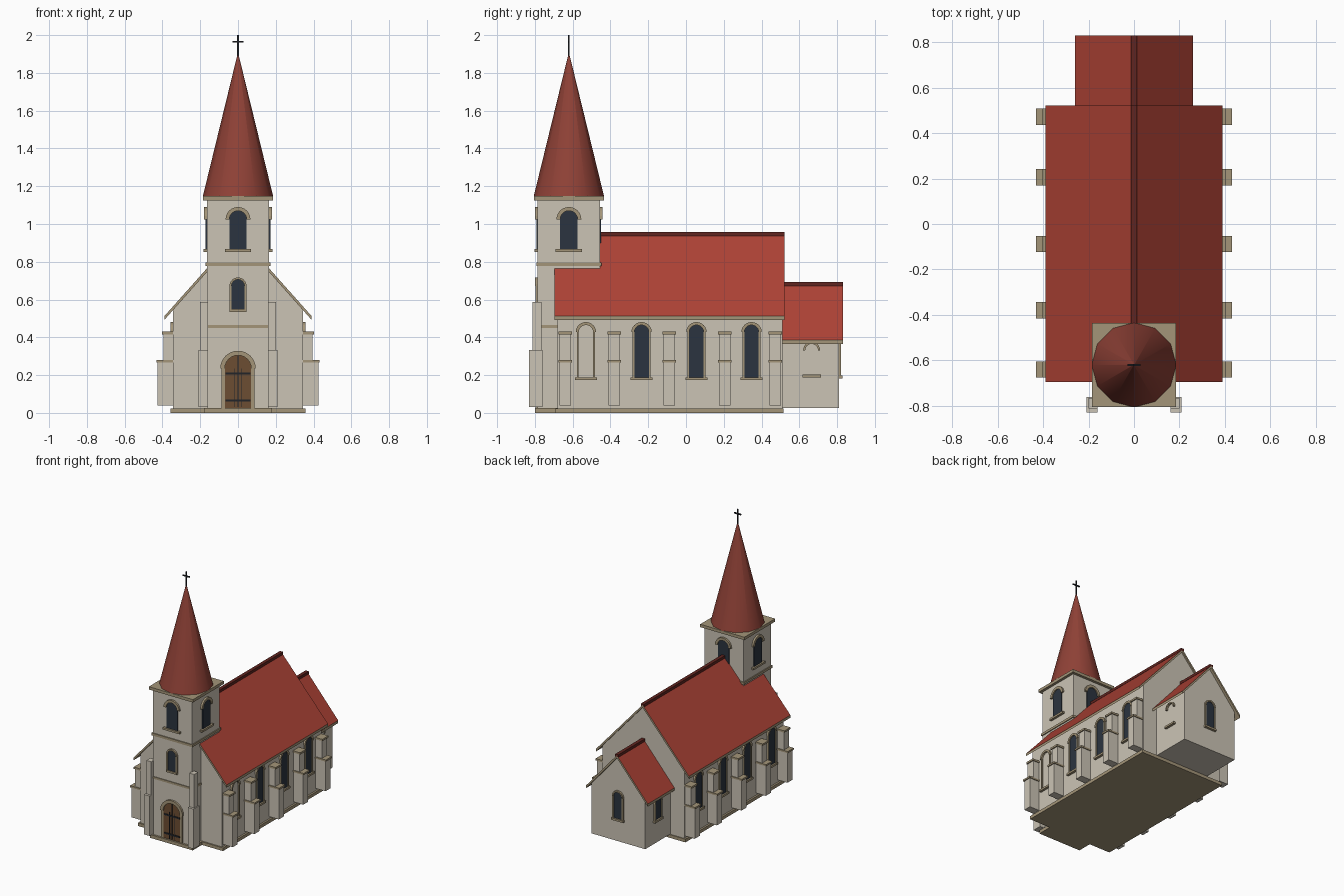
import bpy, bmesh
from math import pi, sin, cos, radians
from mathutils import Matrix

cube = bpy.data.objects.get("Cube")
if cube:
    bpy.data.objects.remove(cube, do_unlink=True)


def material(name, r, g, b):
    m = bpy.data.materials.new(name)
    m.use_nodes = True
    m.diffuse_color = (r, g, b, 1)
    m.node_tree.nodes["Principled BSDF"].inputs["Base Color"].default_value = (r, g, b, 1)
    return m


PLASTER = material("cream plaster", .60, .55, .46)
STONE = material("tan stone", .37, .30, .19)
TILE = material("red roof tile", .42, .055, .036)
SPIRE = material("dark red spire", .28, .054, .038)
RIDGE = material("deep red ridge", .12, .018, .014)
GLASS = material("dark glass", .024, .034, .05)
WOOD = material("brown door wood", .15, .075, .032)
IRON = material("black iron", .015, .017, .022)


def finish(name, bm, *mats):
    bmesh.ops.recalc_face_normals(bm, faces=bm.faces)
    me = bpy.data.meshes.new(name)
    bm.to_mesh(me)
    bm.free()
    ob = bpy.data.objects.new(name, me)
    for m in mats:
        me.materials.append(m)
    bpy.context.collection.objects.link(ob)
    return ob


def box(name, mat, x, y, z):
    """Box from (low, high) ranges on each axis."""
    bm = bmesh.new()
    bmesh.ops.create_cube(bm, size=1)
    for v in bm.verts:
        for i, (a, b) in enumerate((x, y, z)):
            v.co[i] = a if v.co[i] < 0 else b
    return finish(name, bm, mat)


def prism(name, mat, pts, depth, loc=(0, 0, 0), turn=0):
    """Extrude an (x, z) outline towards local -y, then turn and place it."""
    bm = bmesh.new()
    face = bm.faces.new([bm.verts.new((x, 0, z)) for x, z in pts])
    ext = bmesh.ops.extrude_face_region(bm, geom=[face])
    for v in ext["geom"]:
        if isinstance(v, bmesh.types.BMVert):
            v.co.y -= depth
    ob = finish(name, bm, mat)
    ob.matrix_world = Matrix.Translation(loc) @ Matrix.Rotation(radians(turn), 4, 'Z')
    return ob


def arc(r, z, n=12):
    return [(r * cos(pi * i / n), z + r * sin(pi * i / n)) for i in range(n + 1)]


def opening(name, loc, turn, half, bottom, top, trim, fill=GLASS, jambs=True, sill=True, inset=0):
    """Round-headed opening: panel, stone arch, jambs and sill."""
    spring = top - half
    if fill:
        prism(name + "_panel", fill, [(-half, bottom), (half, bottom)] + arc(half, spring), .006, loc, turn)
    prism(name + "_arch", STONE, arc(half + trim, spring) + arc(half, spring)[::-1], .014, loc, turn)
    if jambs:
        for s in (-1, 1):
            a, b = s * half, s * (half + trim - inset)
            prism(name + "_jamb", STONE, [(a, bottom), (b, bottom), (b, spring), (a, spring)], .011, loc, turn)
    if sill:
        w = half + trim + .004
        prism(name + "_sill", STONE, [(-w, bottom - .012), (w, bottom - .012), (w, bottom + .003), (-w, bottom + .003)],
              .018, loc, turn)


def gabled_block(name, half, base, peak, slope, y0, y1):
    eave = peak - slope * half
    prism(name, PLASTER, [(-half, base), (half, base), (half, eave), (0, peak), (-half, eave)], y1 - y0, (0, y1, 0))


def gable_roof(name, half, peak, eave, y0, y1, thick=.02):
    pts = [(-half, eave), (0, peak), (half, eave), (half, eave - thick), (0, peak - thick), (-half, eave - thick)]
    ob = prism(name, TILE, pts, y1 - y0, (0, y1, 0))
    ob.data.materials.append(STONE)
    for p in ob.data.polygons:
        p.material_index = 0 if p.normal.z > .3 else 1


# Nave
gabled_block("nave_walls", .343, .02, .932, 1.123, -.68, .51)
gable_roof("nave_roof", .39, .95, .512, -.695, .522)
box("nave_ridge", RIDGE, (-.013, .013), (-.46, .522), (.937, .957))
box("nave_plinth", STONE, (-.357, .357), (-.69, .517), (0, .024))

# Chancel
gabled_block("chancel_walls", .225, .025, .667, 1.16, .5, .81)
gable_roof("chancel_roof", .26, .685, .385, .5, .83)
box("chancel_ridge", RIDGE, (-.013, .013), (.5, .83), (.672, .692))
opening("chancel_back_window", (0, .81, 0), 180, .035, .195, .40, .011)
opening("chancel_left_window", (.225, .665, 0), 90, .034, .2, .365, .011, fill=None, jambs=False)
opening("chancel_right_window", (-.225, .665, 0), -90, .034, .2, .365, .011)

# Side buttresses and nave windows
for side, s in (("left", 1), ("right", -1)):
    def span(a, b):
        return tuple(sorted((s * a, s * b)))
    for y in (-.64, -.38, -.088, .205, .472):
        wide, slim = (y - .036, y + .036), (y - .03, y + .03)
        box(side + "_buttress_lower", PLASTER, span(.34, .425), slim, (.04, .27))
        box(side + "_buttress_lower_cap", STONE, span(.34, .432), wide, (.268, .281))
        box(side + "_buttress_upper", PLASTER, span(.34, .395), slim, (.27, .42))
        box(side + "_buttress_upper_cap", STONE, span(.34, .403), wide, (.416, .43))
    for i, y in enumerate((-.53, -.235, .055, .347)):
        blind = s > 0 and i == 0
        opening(side + "_nave_window", (s * .343, y, 0), s * 90, .038, .185, .465, .016,
                fill=None if blind else GLASS, inset=.006)
    # Tower corner buttresses
    box(side + "_tower_buttress_lower", PLASTER, span(.16, .208), (-.83, -.76), (.03, .332))
    box(side + "_tower_buttress_upper", PLASTER, span(.16, .2), (-.812, -.765), (.33, .586))

# Tower
TY, H = -.62, .165


def tower_band(name, mat, grow, z):
    w = H + grow
    box(name, mat, (-w, w), (TY - w, TY + w), z)


tower_band("tower_walls", PLASTER, 0, (.02, 1.13))
tower_band("tower_plinth", STONE, .015, (0, .025))
tower_band("tower_lower_course", STONE, .005, (.45, .466))
tower_band("tower_upper_course", STONE, .007, (.777, .795))
tower_band("tower_cornice", STONE, .02, (1.125, 1.147))
for i, turn in enumerate((0, 90, 180, 270)):
    a = radians(turn)
    opening("belfry_window", (H * sin(a), TY - H * cos(a), 0), turn, .046, .864, 1.07, .02, jambs=False)
front = (0, TY - H, 0)
opening("tower_lancet", front, 0, .034, .547, .706, .011, sill=False)
prism("lancet_sill", STONE, [(-.045, .535), (.045, .535), (.045, .549), (-.045, .549)], .014, front)

# Spire and cross
bm = bmesh.new()
bmesh.ops.create_cone(bm, cap_ends=True, segments=12, radius1=.186, radius2=.003, depth=.75,
                      matrix=Matrix.Translation((0, TY, 1.522)))
spire = finish("spire", bm, SPIRE)
bpy.ops.object.select_all(action='DESELECT')
spire.select_set(True)
bpy.context.view_layer.objects.active = spire
bpy.ops.object.shade_smooth_by_angle(angle=radians(40))
box("cross_post", IRON, (-.004, .004), (TY - .004, TY + .004), (1.88, 2.0))
box("cross_arm", IRON, (-.029, .029), (TY - .004, TY + .004), (1.96, 1.969))

# Door with iron fittings
opening("door", front, 0, .07, .027, .305, .024, fill=WOOD, sill=False, inset=.006)
fy = (front[1] - .01, front[1])
for z in (.066, .208):
    box("door_strap", IRON, (-.066, .066), fy, (z - .006, z + .006))
for x, top in ((-.02, .235), (0, .3), (.02, .235)):
    box("door_bar", IRON, (x - .002, x + .002), fy, (.03, top))
